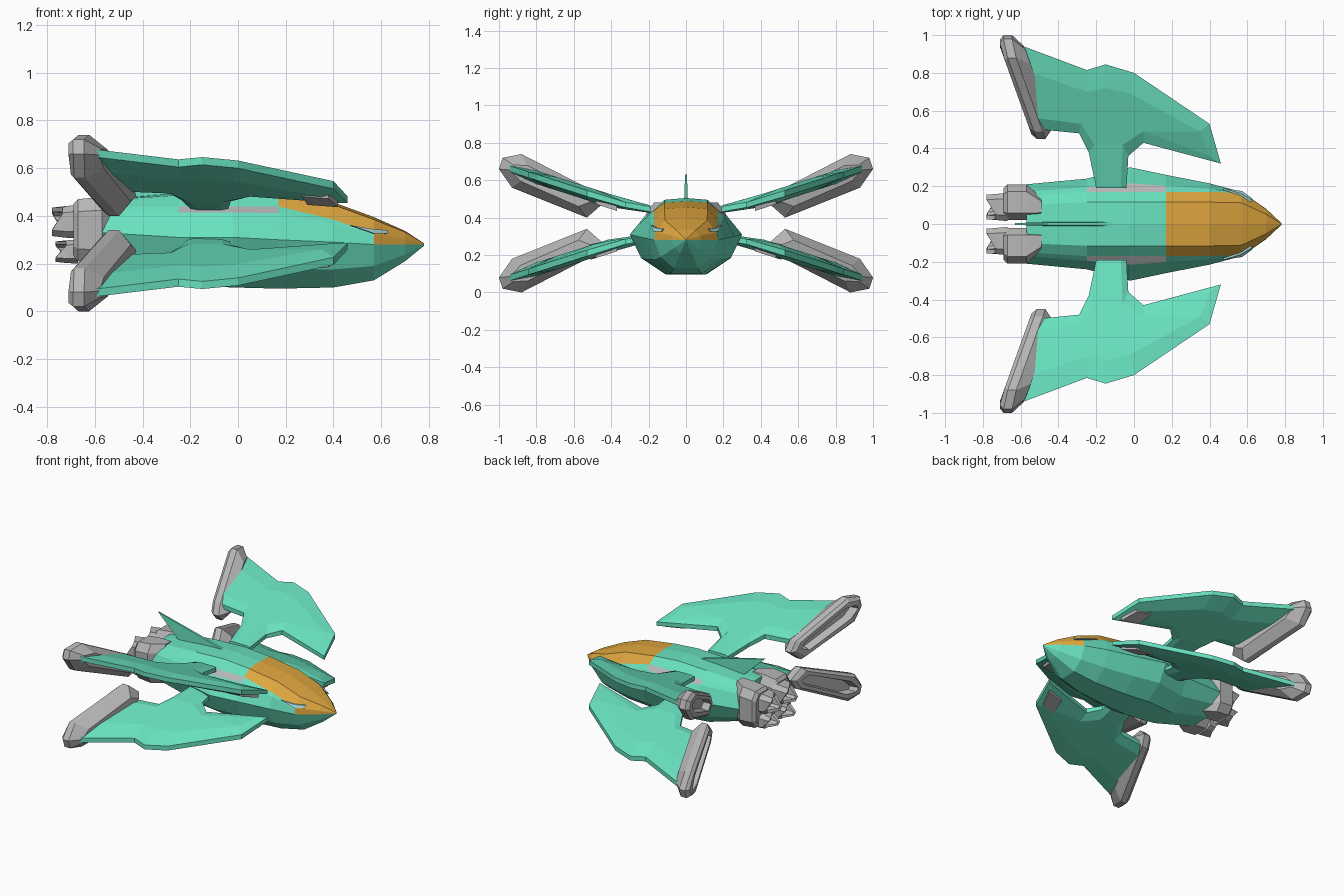
import bpy, bmesh

cube = bpy.data.objects.get("Cube")
if cube:
    bpy.data.objects.remove(cube, do_unlink=True)


def material(name, rgb):
    m = bpy.data.materials.new(name)
    m.use_nodes = True
    m.diffuse_color = (*rgb, 1)
    m.node_tree.nodes["Principled BSDF"].inputs["Base Color"].default_value = (*rgb, 1)
    return m


GREEN = material("sea green", (0.14, 0.75, 0.52))
ORANGE = material("amber canopy", (0.73, 0.38, 0.05))
GREY = material("metal grey", (0.47, 0.47, 0.47))
PALE = material("pale blue", (0.35, 0.65, 0.65))


def loft(name, rings, mats, rule=None):
    """Skin a list of equal rings, cap both ends and colour faces by a rule."""
    bm = bmesh.new()
    vs = [[bm.verts.new(p) for p in r] for r in rings]
    n = len(vs[0])
    for a, b in zip(vs, vs[1:]):
        for i in range(n):
            j = (i + 1) % n
            bm.faces.new((a[i], a[j], b[j], b[i]))
    caps = [bm.faces.new(vs[0]), bm.faces.new(vs[-1])]
    bmesh.ops.recalc_face_normals(bm, faces=bm.faces)
    bmesh.ops.triangulate(bm, faces=[f for f in caps if len(f.verts) > 4])
    if rule:
        for f in bm.faces:
            f.material_index = rule(f.calc_center_median())
    me = bpy.data.meshes.new(name)
    bm.to_mesh(me)
    bm.free()
    for m in mats:
        me.materials.append(m)
    ob = bpy.data.objects.new(name, me)
    bpy.context.collection.objects.link(ob)


def octagon(x, cy, cz, w, h, c=0.4, notch=0):
    """Chamfered rectangle across x; notch staggers the rim."""
    k = 1 - c
    pts = [(1, k), (k, 1), (-k, 1), (-1, k), (-1, -k), (-k, -1), (k, -1), (1, -k)]
    return [(x + notch * (i // 2 % 2), cy + w * a, cz + h * b) for i, (a, b) in enumerate(pts)]


# Fuselage: x, top z, shoulder width, shoulder z, chine width, chine z, belly z
STATIONS = [
    (-.57, .47, .15, .44, .21, .33, .20),
    (-.25, .495, .17, .44, .24, .31, .11),
    (-.02, .505, .17, .44, .30, .31, .10),
    (.17, .487, .17, .44, .26, .30, .095),
    (.40, .457, .17, .385, .215, .29, .10),
    (.57, .395, .165, .325, .17, .28, .13),
    (.70, .337, .075, .305, .08, .28, .21),
    (.78, .285, .004, .283, .005, .28, .275),
]


def hull_ring(x, zt, ws, zs, wc, zc, zb):
    half = [(ws * .68, zt - .15 * (zt - zs)), (ws, zs),
            (ws + .35 * (wc - ws), zs - .2 * (zs - zc)),
            (wc, zc), (wc * .8, zb + .4 * (zc - zb)), (wc * .38, zb)]
    ring = [(x, 0, zt)] + [(x, y, z) for y, z in half] + [(x, 0, zb)]
    return ring + [(x, -y, z) for y, z in reversed(half)]


def hull_colour(c):
    if c.x > .57 and c.z > .28:
        return 1
    if c.x > .17 and abs(c.y) < .168 and c.z > .33:
        return 1
    if -.25 < c.x < .1 and .17 < abs(c.y) < .21 and c.z > .41:
        return 2
    return 0


loft("fuselage", [hull_ring(*s) for s in STATIONS], [GREEN, ORANGE, GREY], hull_colour)

# Dorsal fin
loft("dorsal_fin", [[(-.08, y, .49), (-.63, y * .5, .63), (-.46, y, .47)] for y in (-.01, .01)], [GREEN])

# Twin engines, each with a housing and two notched nozzles
for side, s in (("left", 1), ("right", -1)):
    loft(side + "_engine_housing",
         [octagon(-.49, s * .09, .34, .05, .14), octagon(-.57, s * .115, .34, .095, .14),
          octagon(-.67, s * .115, .34, .095, .13), octagon(-.69, s * .11, .34, .08, .11)], [GREY])
    for level, z, r, end in (("upper", .375, .07, -.78), ("lower", .25, .05, -.765)):
        loft(f"{side}_{level}_nozzle",
             [octagon(-.67, s * .09, z, .075, r), octagon(-.72, s * .09, z, .07, r * .95),
              octagon(end, s * .09, z, .065, r * .85, notch=.045),
              octagon(end + .005, s * .09, z, .045, r * .6, notch=.045),
              octagon(-.70, s * .09, z, .035, r * .5)], [GREY])
    # Small light panel beside the canopy
    loft(side + "_canopy_light",
         [[(x + d, s * (y + d), z) for x, y, z in
           ((.47, .183, .36), (.565, .169, .327), (.62, .130, .325), (.62, .118, .34), (.56, .155, .345))]
          for d in (-.002, .006)], [PALE])

# Wing plan including its pylon, and the raised core within it, as x and y
PLAN = [(.46, .32), (.40, .53), (0, .80), (-.15, .845), (-.25, .815), (-.65, .965),
        (-.49, .50), (-.29, .48), (-.24, .38), (-.20, .19), (-.04, .19), (-.03, .36), (.05, .43)]
CORE = [(.40, .36), (.35, .49), (-.02, .69), (-.15, .72), (-.25, .70), (-.60, .82),
        (-.51, .56), (-.28, .53), (-.21, .42), (-.17, .19), (-.07, .19), (-.06, .42), (.05, .49)]
# Wingtip pod outline, as y and z
POD = [(.45, .47), (.53, .40), (.93, .56), (1.0, .66), (.98, .72), (.88, .74), (.49, .54)]


def place(x, y, h, s, u):
    """Put a point on the sloping wing surface, mirrored by side and level."""
    z = .36 + .32 * y if y > .35 else .472 + .17 * (y - .35)
    return (x, s * y, z + h if u > 0 else .74 - z - h)


def wing_ring(plan, edge, body, s, u):
    return [place(x, y, body if y > .41 else edge, s, u) for x, y in plan]


def pod_ring(dx, k, s, u):
    """Pod outline shrunk by k towards its long axis."""
    ring = []
    for y, z in POD:
        py = .73 + (y - .73) * (1 - (1 - k) * .45)
        pz = .45 + .5 * (py - .48) + (z - .45 - .5 * (y - .48)) * k
        x = -.45 - .36 * (min(py, .94) - .48) + dx
        ring.append((x, s * py, pz if u > 0 else .74 - pz))
    return ring


for side, s in (("left", 1), ("right", -1)):
    for level, u in (("upper", 1), ("lower", -1)):
        name = f"{side}_{level}"
        # Wing with sloping faces around a thicker core
        loft(name + "_wing",
             [wing_ring(CORE, -.02, -.036, s, u), wing_ring(PLAN, -.014, -.016, s, u),
              wing_ring(PLAN, .014, .016, s, u), wing_ring(CORE, .02, .036, s, u)], [GREEN])

        # Hollow wingtip pod
        loft(name + "_wingtip_pod",
             [pod_ring(d, k, s, u) for d, k in
              ((.035, .5), (-.03, 1), (-.075, 1), (-.095, .8), (-.095, .5), (-.04, .42))], [GREY])

        # Hatch under the front of the wing
        patch = [(.42, .37), (.38, .48), (.27, .51), (.29, .40)]
        loft(name + "_wing_hatch",
             [[place(x, y, -u * h, s, u) for x, y in patch] for h in (.015, .042)], [GREY])
